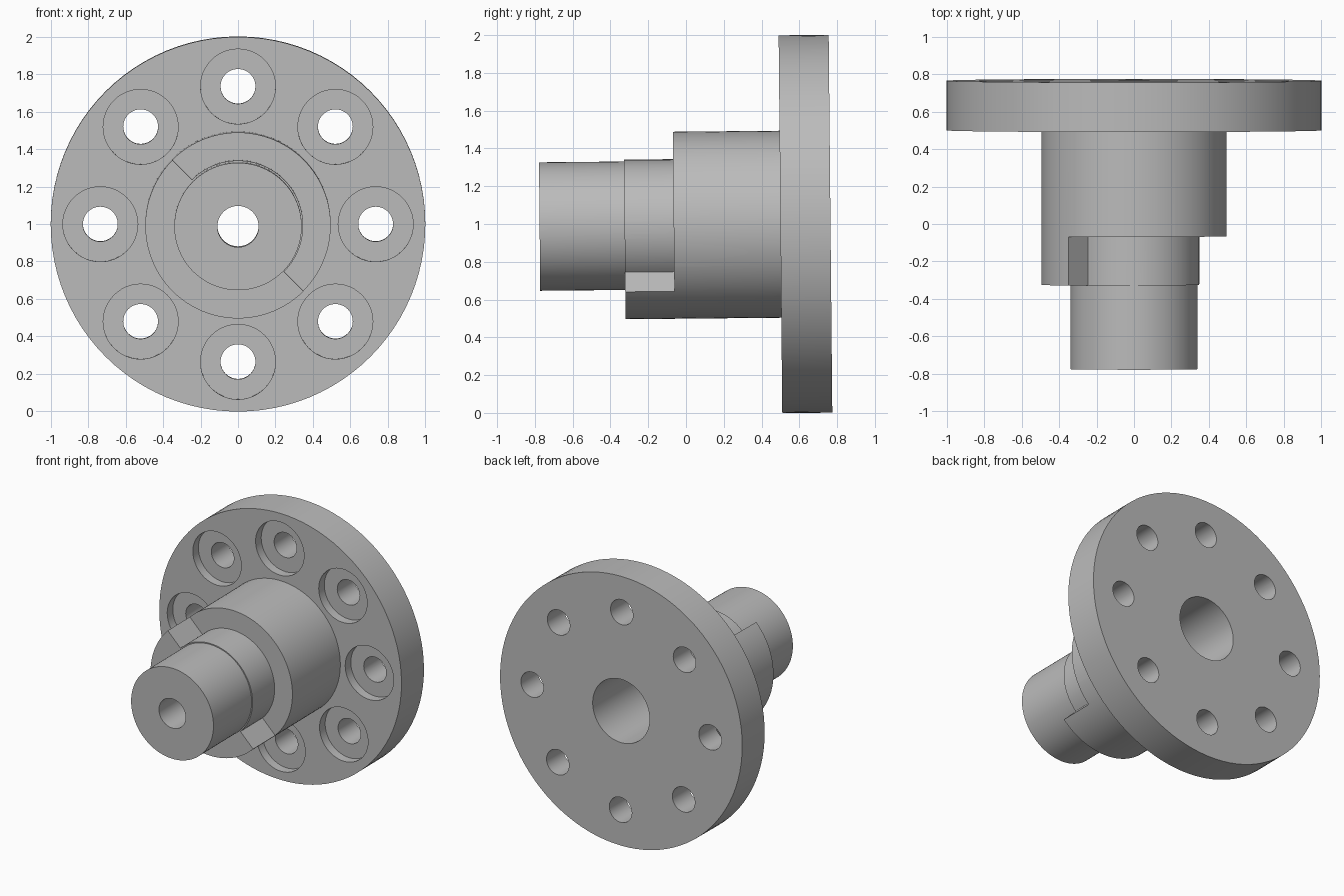
import bpy, bmesh
from math import pi, cos, sin, radians
from mathutils import Matrix, Vector

if "Cube" in bpy.data.objects:
    bpy.data.objects.remove(bpy.data.objects["Cube"], do_unlink=True)

# Single machined metal colour
steel = bpy.data.materials.new("grey metal")
steel.use_nodes = True
colour = (0.50, 0.50, 0.50, 1)
steel.diffuse_color = colour
steel.node_tree.nodes["Principled BSDF"].inputs["Base Color"].default_value = colour


def finish(bm, name):
    bmesh.ops.recalc_face_normals(bm, faces=bm.faces)
    mesh = bpy.data.meshes.new(name)
    bm.to_mesh(mesh)
    bm.free()
    mesh.materials.append(steel)
    obj = bpy.data.objects.new(name, mesh)
    bpy.context.collection.objects.link(obj)
    return obj


def lathe(name, profile, start=0.0, sweep=2 * pi, steps=96):
    """Spin a closed (radius, y) profile about the y axis."""
    full = sweep > 6.28
    bm = bmesh.new()
    rings = []
    for i in range(steps if full else steps + 1):
        a = start + sweep * i / steps
        rings.append([bm.verts.new((r * cos(a), y, r * sin(a))) for r, y in profile])
    n = len(profile)
    for i in range(steps):
        one, two = rings[i], rings[(i + 1) % len(rings)]
        for j in range(n):
            k = (j + 1) % n
            bm.faces.new((one[j], one[k], two[k], two[j]))
    if not full:
        bm.faces.new(rings[0])
        bm.faces.new(rings[-1])
    return finish(bm, name)


def rod(bm, radius, y0, y1, centre, sides=48):
    place = Matrix.Translation((centre.x, (y0 + y1) / 2, centre.z)) @ Matrix.Rotation(pi / 2, 4, "X")
    bmesh.ops.create_cone(bm, cap_ends=True, segments=sides, radius1=radius,
                          radius2=radius, depth=y1 - y0, matrix=place)


def cut(target, cutter):
    mod = target.modifiers.new("cut", "BOOLEAN")
    mod.operation, mod.solver, mod.object = "DIFFERENCE", "EXACT", cutter
    bpy.context.view_layer.objects.active = target
    bpy.ops.object.modifier_apply(modifier=mod.name)
    bpy.data.objects.remove(cutter, do_unlink=True)


# Flange, hub and stepped shaft with a stepped bore
body = lathe("flanged_shaft", [
    (0.11, -0.775), (0.34, -0.775), (0.34, -0.325), (0.495, -0.325),
    (0.495, 0.5), (1.0, 0.5), (1.0, 0.765), (0.235, 0.765),
    (0.235, -0.3), (0.11, -0.3)])

# Half of the hub end is cut back, leaving a step on the diagonal
cut(body, lathe("hub_step_cutter", [(0.348, -0.45), (0.6, -0.45), (0.6, -0.065), (0.348, -0.065)],
                start=-pi / 4, sweep=pi, steps=48))

# Eight bolt holes, counterbored from the front
for radius, y0, y1 in ((0.2, 0.45, 0.566), (0.093, 0.4, 0.9)):
    bm = bmesh.new()
    for i in range(8):
        a = i * pi / 4
        rod(bm, radius, y0, y1, Vector((0.735 * cos(a), 0, 0.735 * sin(a))))
    cut(body, finish(bm, "bolt_hole_cutter"))

# Stand it upright with its slight backward tilt
pivot = Vector((0, 0.63, 0))
body.data.transform(Matrix.Translation((0, 0.63, 1.0))
                    @ Matrix.Rotation(radians(0.55), 4, "X")
                    @ Matrix.Translation(-pivot))

bpy.ops.object.select_all(action="DESELECT")
body.select_set(True)
bpy.context.view_layer.objects.active = body
bpy.ops.object.shade_smooth_by_angle(angle=radians(30))
